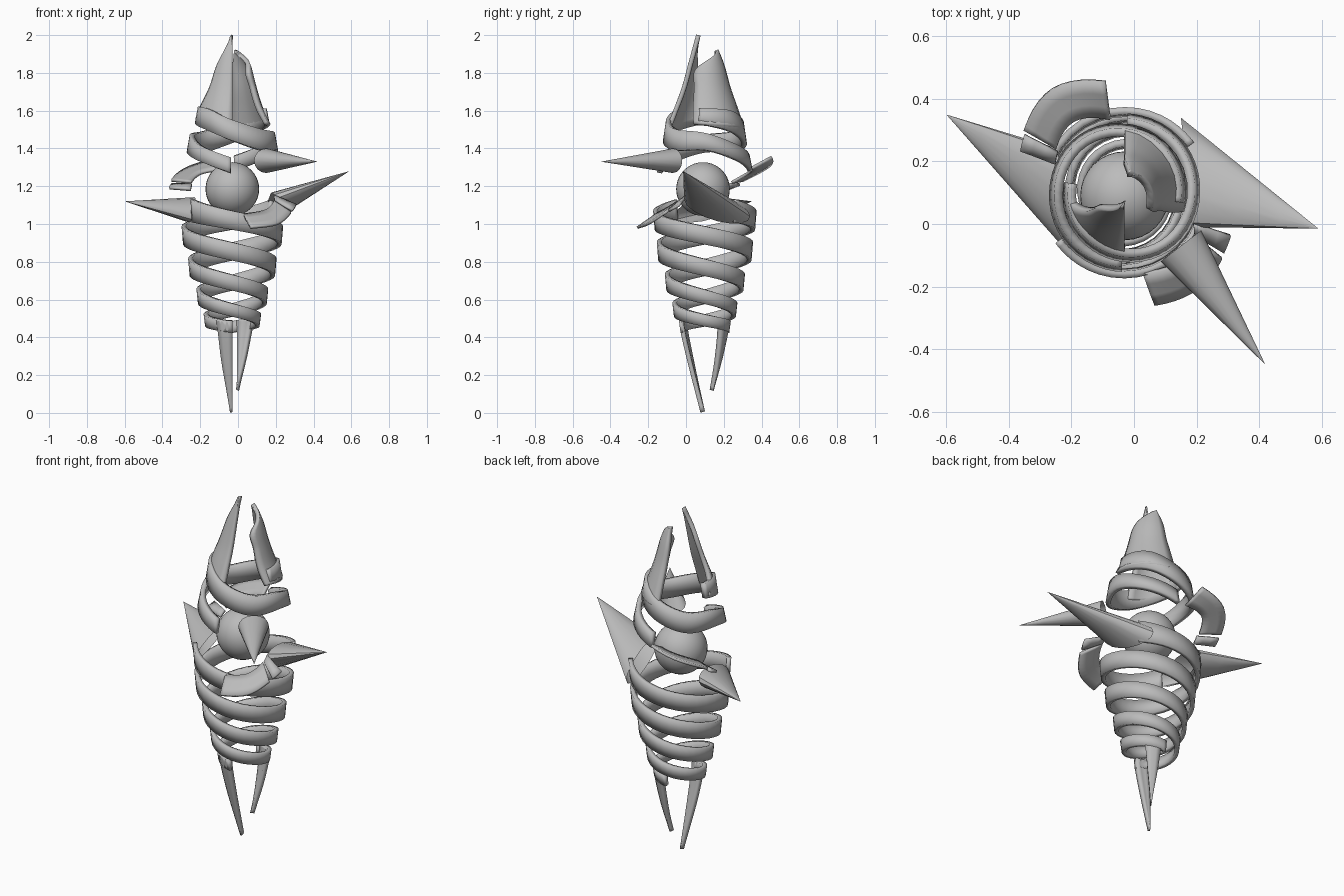
import bpy, bmesh, math
from mathutils import Vector

if "Cube" in bpy.data.objects:
    bpy.data.objects.remove(bpy.data.objects["Cube"])

AXIS = Vector((-0.03, 0.10, 0.0))
grey = bpy.data.materials.new("stone_grey")
grey.diffuse_color = (0.5, 0.5, 0.5, 1)
grey.use_nodes = True
grey.node_tree.nodes["Principled BSDF"].inputs["Base Color"].default_value = grey.diffuse_color


def finish(name, bm, thick=0.0):
    bmesh.ops.recalc_face_normals(bm, faces=bm.faces)
    me = bpy.data.meshes.new(name)
    bm.to_mesh(me)
    bm.free()
    ob = bpy.data.objects.new(name, me)
    bpy.context.collection.objects.link(ob)
    me.materials.append(grey)
    if thick:
        s = ob.modifiers.new("thickness", "SOLIDIFY")
        s.thickness = thick
        s.offset = 0
    bpy.ops.object.select_all(action="DESELECT")
    ob.select_set(True)
    bpy.context.view_layer.objects.active = ob
    bpy.ops.object.shade_smooth_by_angle(angle=math.radians(35))
    return ob


def polar(deg, r, z):
    a = math.radians(deg)
    return AXIS + Vector((r * math.cos(a), r * math.sin(a), z))


def spline(pts, n):
    """Catmull-Rom resampling of stations of any dimension."""
    out = []
    for i in range(len(pts) - 1):
        p0, p1, p2, p3 = (pts[max(0, min(len(pts) - 1, i + k))] for k in (-1, 0, 1, 2))
        for j in range(n):
            t = j / n
            out.append([0.5 * (2 * b + (c - a) * t + (2 * a - 5 * b + 4 * c - d) * t * t
                        + (3 * b - a - 3 * c + d) * t ** 3)
                        for a, b, c, d in zip(p0, p1, p2, p3)])
    return out + [list(pts[-1])]


def sheet(name, stations, n=6, cross=3, thick=0.024):
    """Curved plate; each station is (angle, r, z) of one edge then the other."""
    bm = bmesh.new()
    rows = []
    for s in spline(stations, n):
        rows.append([bm.verts.new(polar(*[s[k] + (s[k + 3] - s[k]) * c / cross for k in range(3)]))
                     for c in range(cross + 1)])
    for a, b in zip(rows, rows[1:]):
        for c in range(cross):
            bm.faces.new((a[c], a[c + 1], b[c + 1], b[c]))
    return finish(name, bm, thick)


def spike(name, tip, centre, u, v, n=16):
    """Flattened cone from an oval base to a tip."""
    bm = bmesh.new()
    tip, centre, u, v = map(Vector, (tip, centre, u, v))
    rings = []
    for f in (0, 0.35, 0.7, 0.995):
        c = centre.lerp(tip, f)
        rings.append([bm.verts.new(c + (u * math.cos(a) + v * math.sin(a)) * (1 - f))
                      for a in (2 * math.pi * i / n for i in range(n))])
    for a, b in zip(rings, rings[1:]):
        for i in range(n):
            bm.faces.new((a[i], a[(i + 1) % n], b[(i + 1) % n], b[i]))
    bm.faces.new(rings[-1])
    return finish(name, bm)


# core sphere
bm = bmesh.new()
bmesh.ops.create_uvsphere(bm, u_segments=32, v_segments=20, radius=0.142)
bmesh.ops.translate(bm, verts=bm.verts, vec=(-0.03, 0.09, 1.185))
finish("core_sphere", bm)

# lower double helix: height, half height and radius per quarter turn
LOWER = [(0.455, 0.030, 0.125), (0.49, 0.032, 0.14), (0.545, 0.035, 0.16), (0.615, 0.038, 0.178),
         (0.69, 0.042, 0.20), (0.77, 0.045, 0.222), (0.855, 0.048, 0.243), (0.94, 0.048, 0.257),
         (1.02, 0.05, 0.262), (1.07, 0.06, 0.262)]
for label, end in (("a", -90), ("b", 90)):
    st = []
    for i, (z, h, r) in enumerate(LOWER):
        ang = end - 90 * min(i, 8.6)
        st.append((ang, r - 0.008, z - h, ang, r, z + h))
    sheet("lower_ribbon_" + label, st, n=8, cross=2)

# bottom fangs hanging from the ribbon ends
sheet("bottom_fang_front", [(-90, .125, .49, -128, .13, .49), (-90, .115, .42, -126, .12, .42),
                            (-90, .075, .25, -128, .08, .25), (-90, .012, .005, -125, .012, .005)])
sheet("bottom_fang_back", [(78, .125, .49, 34, .13, .49), (76, .115, .42, 38, .12, .42),
                           (70, .085, .28, 42, .09, .28), (55, .045, .12, 50, .045, .12)])

# upper double helix: angle, low and high edge, radius
UPPER = [(-190, 1.54, 1.62, .175), (-135, 1.50, 1.61, .185), (-90, 1.44, 1.55, .20),
         (-45, 1.39, 1.50, .215), (0, 1.39, 1.48, .22), (45, 1.34, 1.42, .228), (88, 1.28, 1.36, .232)]
for label, turn, drop in (("a", 0, 0), ("b", 180, 0.01)):
    sheet("upper_ribbon_" + label,
          [(a + turn, r + .008, lo - drop, a + turn, r - .008, hi - drop)
           for a, lo, hi, r in UPPER], cross=2, thick=0.028)

# crown blades rising from the upper ribbons
sheet("crown_blade_front", [(-90, .195, 1.50, -185, .185, 1.55), (-90, .155, 1.60, -168, .165, 1.62),
                            (-90, .11, 1.72, -155, .125, 1.72), (-90, .075, 1.85, -148, .082, 1.85),
                            (-90, .035, 2.0, -100, .035, 1.99)], cross=8)
sheet("crown_blade_back", [(90, .20, 1.50, -18, .19, 1.53), (90, .16, 1.62, -24, .145, 1.62),
                           (90, .125, 1.72, -27, .115, 1.72), (90, .095, 1.83, -28, .09, 1.82),
                           (78, .062, 1.92, 62, .062, 1.905)], cross=8)

# large outward spikes
spike("spike_right", (.59, -.015, 1.28), (.17, .165, 1.085), (-.02, .175, -.045), (0, 0, .07))
spike("spike_left", (-.60, .35, 1.12), (-.245, .09, 1.075), (.01, -.155, -.03), (.02, 0, .06))
spike("spike_front", (.42, -.45, 1.33), (.15, -.07, 1.335), (.065, .05, 0), (0, 0, .065))

# flared fins around the core, each followed by a small flap
sheet("fin_front", [(-77, .26, 1.05, -75, .37, .98), (-52, .28, 1.07, -52, .385, 1.0),
                    (-32, .26, 1.12, -34, .375, 1.06)], thick=0.015)
sheet("fin_front_flap", [(-31, .26, 1.12, -31, .37, 1.07), (-24, .24, 1.15, -22, .365, 1.10)],
      n=2, thick=0.015)
sheet("fin_back", [(101, .24, 1.29, 100, .36, 1.355), (125, .28, 1.27, 125, .405, 1.30),
                   (147, .26, 1.22, 148, .38, 1.23)], thick=0.015)
sheet("fin_back_flap", [(149, .25, 1.21, 150, .37, 1.21), (157, .24, 1.18, 158, .36, 1.19)],
      n=2, thick=0.015)
